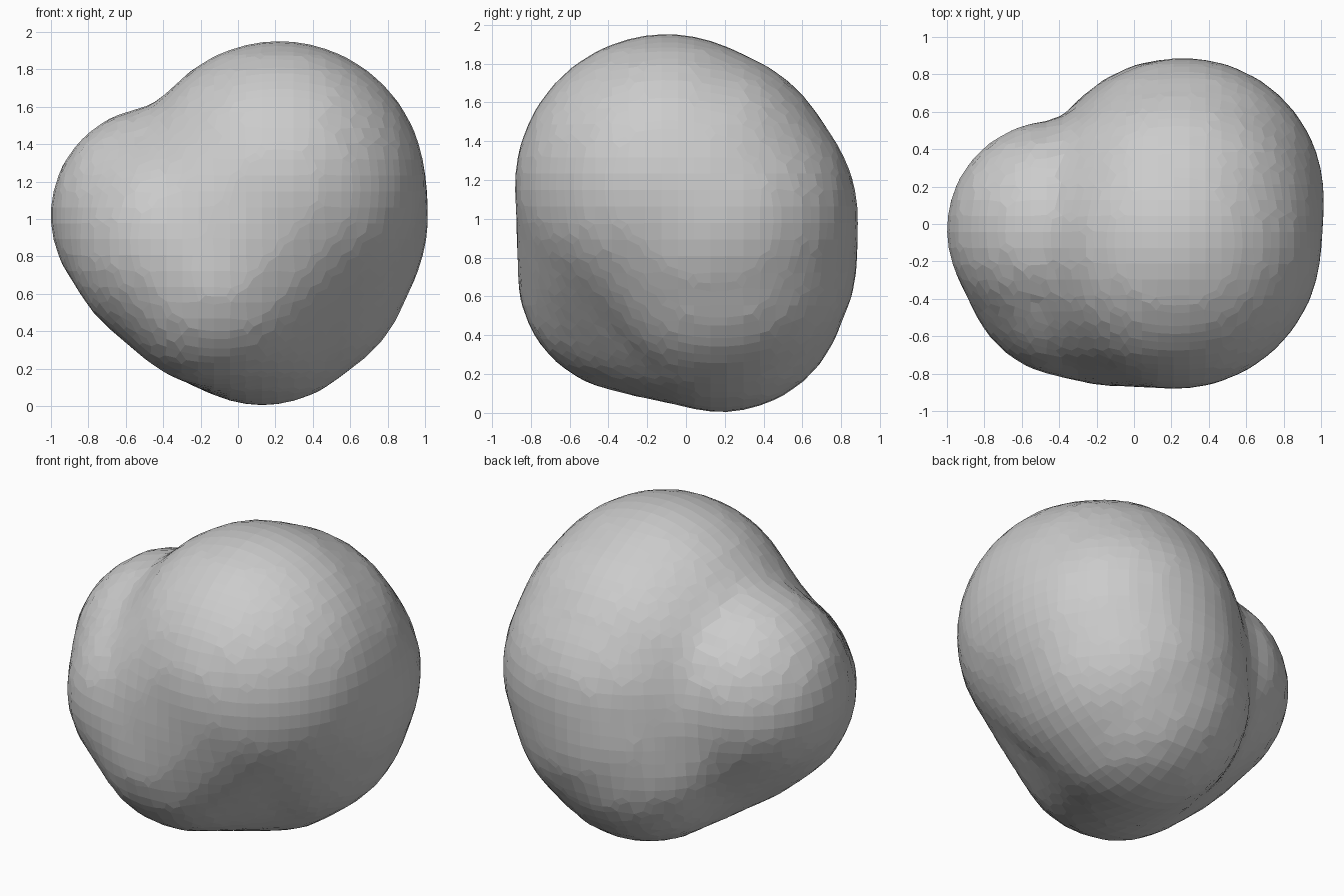
import bpy, bmesh
from mathutils import Matrix

if "Cube" in bpy.data.objects:
    bpy.data.objects.remove(bpy.data.objects["Cube"])

# Lobes: centre and radius
upper = (0.22, -0.10, 1.17), 0.785
upper_back = (0.24, 0.03, 1.12), 0.775
right = (0.27, 0.14, 1.00), 0.75
right_low = (0.22, 0.17, 0.80), 0.715
bottom = (0.13, 0.18, 0.65), 0.65
left = (-0.42, -0.03, 1.02), 0.585
front_left = (-0.30, -0.22, 0.88), 0.61
front_inner = (-0.25, -0.25, 0.85), 0.585
lower_front = (-0.10, -0.26, 0.71), 0.61
low_middle = (0.05, 0.05, 0.62), 0.58


def add_hull(target, lobes):
    """Stretch one closed skin over several round lobes."""
    bm = bmesh.new()
    for centre, radius in lobes:
        bmesh.ops.create_icosphere(bm, subdivisions=4, radius=radius,
                                   matrix=Matrix.Translation(centre))
    res = bmesh.ops.convex_hull(bm, input=bm.verts)
    junk = [v for v in res["geom_interior"] + res["geom_unused"]
            if isinstance(v, bmesh.types.BMVert)]
    bmesh.ops.delete(bm, geom=list(set(junk)), context='VERTS')
    # Drop old sphere faces that are not part of the hull
    hull = {g for g in res["geom"] if g.is_valid and isinstance(g, bmesh.types.BMFace)}
    old = [f for f in bm.faces if f not in hull]
    bmesh.ops.delete(bm, geom=old, context='FACES')
    bmesh.ops.recalc_face_normals(bm, faces=bm.faces)
    part = bpy.data.meshes.new("hull")
    bm.to_mesh(part)
    bm.free()
    target.from_mesh(part)
    bpy.data.meshes.remove(part)


# Overlapping skins: body, front bulge, left bulge
body = bmesh.new()
for group in ((upper, upper_back, right, right_low, bottom),
              (upper, front_inner, lower_front, bottom),
              (left, front_left, lower_front, low_middle)):
    add_hull(body, group)
mesh = bpy.data.meshes.new("lumpy_blob")
body.to_mesh(mesh)
body.free()
blob = bpy.data.objects.new("lumpy_blob", mesh)
bpy.context.collection.objects.link(blob)

# Merge into one surface with flat, grid-aligned facets
remesh = blob.modifiers.new("facets", 'REMESH')
remesh.mode = 'VOXEL'
remesh.voxel_size = 0.085
remesh.use_smooth_shade = False
